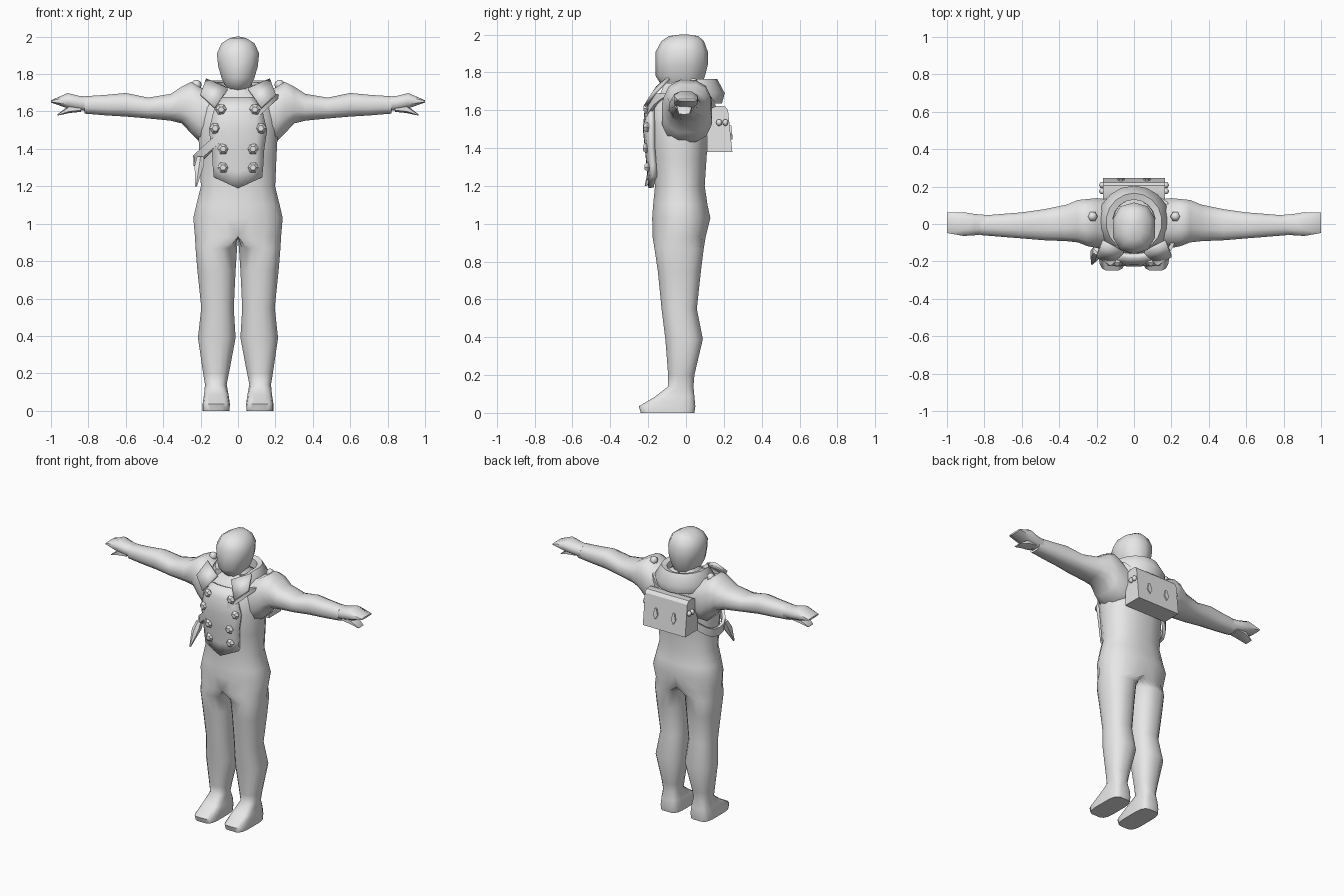
import bpy, bmesh, math
from mathutils import Vector

if "Cube" in bpy.data.objects:
    bpy.data.objects.remove(bpy.data.objects["Cube"])

GREY = bpy.data.materials.new("plain_grey")
GREY.diffuse_color = (0.8, 0.8, 0.8, 1)
GREY.use_nodes = True
GREY.node_tree.nodes["Principled BSDF"].inputs["Base Color"].default_value = GREY.diffuse_color


def add(name, verts, faces, mirror=False, angle=50, solid=0):
    """Make a mesh object, with optional thickness and mirror."""
    me = bpy.data.meshes.new(name)
    me.from_pydata([tuple(v) for v in verts], [], faces)
    bm = bmesh.new()
    bm.from_mesh(me)
    bmesh.ops.recalc_face_normals(bm, faces=bm.faces)
    bm.to_mesh(me)
    bm.free()
    me.materials.append(GREY)
    ob = bpy.data.objects.new(name, me)
    bpy.context.collection.objects.link(ob)
    bpy.ops.object.select_all(action='DESELECT')
    ob.select_set(True)
    bpy.context.view_layer.objects.active = ob
    if solid:
        m = ob.modifiers.new("thickness", 'SOLIDIFY')
        m.thickness, m.offset = solid, 0
    if mirror:
        m = ob.modifiers.new("mirror", 'MIRROR')
        m.use_clip = True
        m.merge_threshold = 0.0005
    bpy.ops.object.shade_smooth_by_angle(angle=math.radians(angle))
    return ob


def skin(rings, caps=True, closed=True):
    """Faces joining rings that have equal point counts."""
    n = len(rings[0])
    verts = [p for r in rings for p in r]
    faces = [(i * n + j, i * n + (j + 1) % n, (i + 1) * n + (j + 1) % n, (i + 1) * n + j)
             for i in range(len(rings) - 1) for j in range(n if closed else n - 1)]
    if caps:
        faces += [tuple(range(n)), tuple(range((len(rings) - 1) * n, len(rings) * n))]
    return verts, faces


def oval(a0, a1, b0, b1, n=12, e=0.85):
    """Rounded outline filling a box; e below 1 makes it squarer."""
    out = []
    for k in range(n):
        t = 2 * math.pi * (k + 0.5) / n
        s = 1 / math.cos(math.pi / n) ** 0.5
        f = lambda v: max(-1, min(1, math.copysign(abs(v * s) ** e, v)))
        out.append(((a0 + a1) / 2 + (a1 - a0) / 2 * f(math.cos(t)),
                    (b0 + b1) / 2 + (b1 - b0) / 2 * f(math.sin(t))))
    return out


# Torso: z, half width, front y, back y
TORSO = [(0.93, .232, -.178, .105), (1.03, .241, -.18, .13), (1.10, .225, -.175, .115),
         (1.2, .2, -.165, .1), (1.35, .207, -.18, .11), (1.5, .215, -.195, .12),
         (1.62, .2, -.185, .14), (1.69, .15, -.14, .13), (1.73, .08, -.09, .08),
         (1.80, .06, -.08, .06)]
# Leg: z, inner x, outer x, front y, back y
LEG = [(0.0, .045, .19, -.24, .045), (.035, .043, .19, -.25, .05), (.085, .05, .182, -.165, .045),
       (.14, .06, .177, -.095, .04), (.2, .048, .187, -.095, .045), (.39, .012, .215, -.11, .09),
       (.55, .022, .197, -.13, .058), (.75, .012, .218, -.15, .08), (.87, .004, .228, -.168, .095)]


def section(z):
    for a, b in zip(TORSO, TORSO[1:]):
        if z <= b[0]:
            t = max(0, (z - a[0]) / (b[0] - a[0]))
            return [a[i] + (b[i] - a[i]) * t for i in (1, 2, 3)]
    return TORSO[-1][1:]


def front(x, z, off=0.0):
    """y of the chest surface at x, z."""
    w, f, b = section(z)
    c, r = (f + b) / 2, (b - f) / 2
    return c - r * max(0, 1 - min(1, abs(x) / w) ** 2.3) ** 0.45 - off


# Body with legs and feet, one half mirrored
N = 16
rings = []
for z, x0, x1, y0, y1 in LEG:
    rings.append([Vector((x, y, z)) for x, y in oval(x0, x1, y0, y1, N, .5 if z < .1 else .85)])
for z, w, f, b in TORSO:
    rings.append([Vector((max(x, 0) if k < N / 4 or k >= N * 3 / 4 else 0, y, z))
                  for k, (x, y) in enumerate(oval(-w, w, f, b, N))])
v, f = skin(rings)
f = [q for q in f if any(v[i].x > 1e-6 for i in q)]
add("body", v, f[:-1], True, 60)

# Arms: x, y range, z range
ARM = [(.1, -.13, .13, 1.43, 1.69), (.2, -.13, .14, 1.43, 1.73), (.25, -.12, .135, 1.48, 1.76),
       (.3, -.1, .13, 1.535, 1.735), (.36, -.093, .105, 1.55, 1.695), (.48, -.088, .08, 1.562, 1.675),
       (.6, -.078, .063, 1.572, 1.7), (.7, -.07, .055, 1.578, 1.69), (.82, -.06, .045, 1.588, 1.682)]
HAND = [(.79, -.055, .05, 1.6, 1.68), (.85, -.062, .055, 1.605, 1.685),
        (.91, -.066, .065, 1.615, 1.7), (1.0, -.05, .062, 1.648, 1.66)]
THUMB = [(.84, -.05, .035, 1.598, 1.64), (.9, -.052, .035, 1.592, 1.635), (.965, -.04, .02, 1.578, 1.585)]
for name, rows, n in (("arm", ARM, 12), ("hand", HAND, 8), ("thumb", THUMB, 6)):
    rings = [[(r[0], y, z) for y, z in oval(*r[1:], n, .8)] for r in rows]
    add(name, *skin(rings), True, 60)

# Head: z, half width, front y, back y
HEAD = [(1.70, .05, -.09, .06), (1.74, .07, -.135, .085), (1.78, .09, -.16, .1), (1.84, .108, -.16, .115),
        (1.91, .116, -.16, .115), (1.965, .09, -.13, .095), (1.992, .045, -.09, .065), (2.0, .01, -.03, .01)]
add("head", *skin([[(x, y, z) for x, y in oval(-w, w, f, b, 10, .9)] for z, w, f, b in HEAD]), False, 60)

# Folded collar swept round the neck
rings = []
for k in range(15):
    t = math.radians(-52 + 284 * k / 14)
    c, s = math.cos(t), math.sin(t)
    rings.append([(rx * c, .01 + ry * s, z - (.02 if s < -.3 else 0)) for rx, ry, z in
                  ((.11, .12, 1.66), (.115, .12, 1.755), (.15, .155, 1.765), (.195, .195, 1.69), (.18, .18, 1.635))])
add("collar", *skin(rings), False, 60)

# Lapel wings
add("lapel", [(.055, -.15, 1.72), (.125, -.215, 1.62), (.2, -.17, 1.69), (.17, -.09, 1.77)],
    [(0, 1, 2), (0, 2, 3)], True, 30, .02)

# Waistcoat panel: height and half width of each row, pointed at the bottom
rows = []
for z, w, drop in ((1.25, .125, .06), (1.31, .13, .03), (1.4, .135, 0), (1.5, .15, 0), (1.6, .125, 0), (1.67, .08, 0)):
    row = []
    for k in range(7):
        x = w * (k / 3 - 1)
        zz = z - drop * (1 - abs(x) / w)
        row.append((x, front(x, zz, .018), zz))
    rows.append(row)
add("waistcoat", *skin(rows, False, False), False, 40, .03)

# Buttons in two columns
for z, x in ((1.61, .09), (1.51, .122), (1.4, .08), (1.3, .08)):
    y = front(x, z, .025)
    rings = [[(x + r * math.cos(t * math.tau / 6), y + dy, z + r * math.sin(t * math.tau / 6)) for t in range(6)]
             for r, dy in ((.02, .01), (.031, -.008), (.016, -.026))]
    add("button", *skin(rings), True, 30)

# Shoulder belt, a slanted loop
rings = []
for k in range(25):
    t = math.tau * k / 24
    x = .225 * math.cos(t)
    ring = []
    for dz, off in ((-.028, .012), (.028, .012), (.028, .032), (-.028, .032)):
        z = 1.525 + .84 * x + dz
        w, f, b = section(min(z, 1.62))
        y = (f + b) / 2 + ((b - f) / 2 + off) * math.copysign(abs(math.sin(t)) ** .85, math.sin(t))
        ring.append(((w + off) * math.copysign(abs(math.cos(t)) ** .85, math.cos(t)), y, min(z, 1.69)))
    rings.append(ring)
add("shoulder_belt", *skin(rings, False), False, 40)

# Small sheath hanging from the belt
rings = [[(-.2 + x, -.14 + y, z) for x, y in oval(-r, r, -r * 1.3, r * 1.3, 6)]
         for z, r in ((1.36, .02), (1.31, .026), (1.2, .005))]
rings = [[(x - (1.36 - p) * .15, y - (1.36 - p) * .45, p) for x, y, p in r] for r in rings]
add("sheath", *skin(rings), False, 30)

# Backpack
PACK = [(.11, 1.38), (.245, 1.38), (.222, 1.6), (.205, 1.622), (.16, 1.622), (.11, 1.6)]
add("backpack", *skin([[(x, y, z) for y, z in PACK] for x in (-.165, .165)]), False, 30)

# Flap buckles on the back of the pack
add("buckle", [(.07 + x, .246 - (z - 1.38) * .104 + dy, z) for dy in (-.005, .008)
               for x, z in ((0, 1.445), (.018, 1.475), (.006, 1.52), (-.006, 1.52), (-.018, 1.475))],
    skin([[0] * 5] * 2)[1], True, 30)

# Pack side toggles and shoulder knobs
for name, x, y, z, r in (("toggle", .17, .175, 1.535, .018), ("toggle", .17, .208, 1.535, .018),
                         ("shoulder_knob", .222, .04, 1.742, .028)):
    rings = [[(x + r * math.sin(a) * math.cos(t * math.tau / 6), y + r * math.sin(a) * math.sin(t * math.tau / 6),
               z + r * math.cos(a)) for t in range(6)] for a in (.3, .9, 1.57, 2.3, 2.84)]
    add(name, *skin(rings), True, 60)
